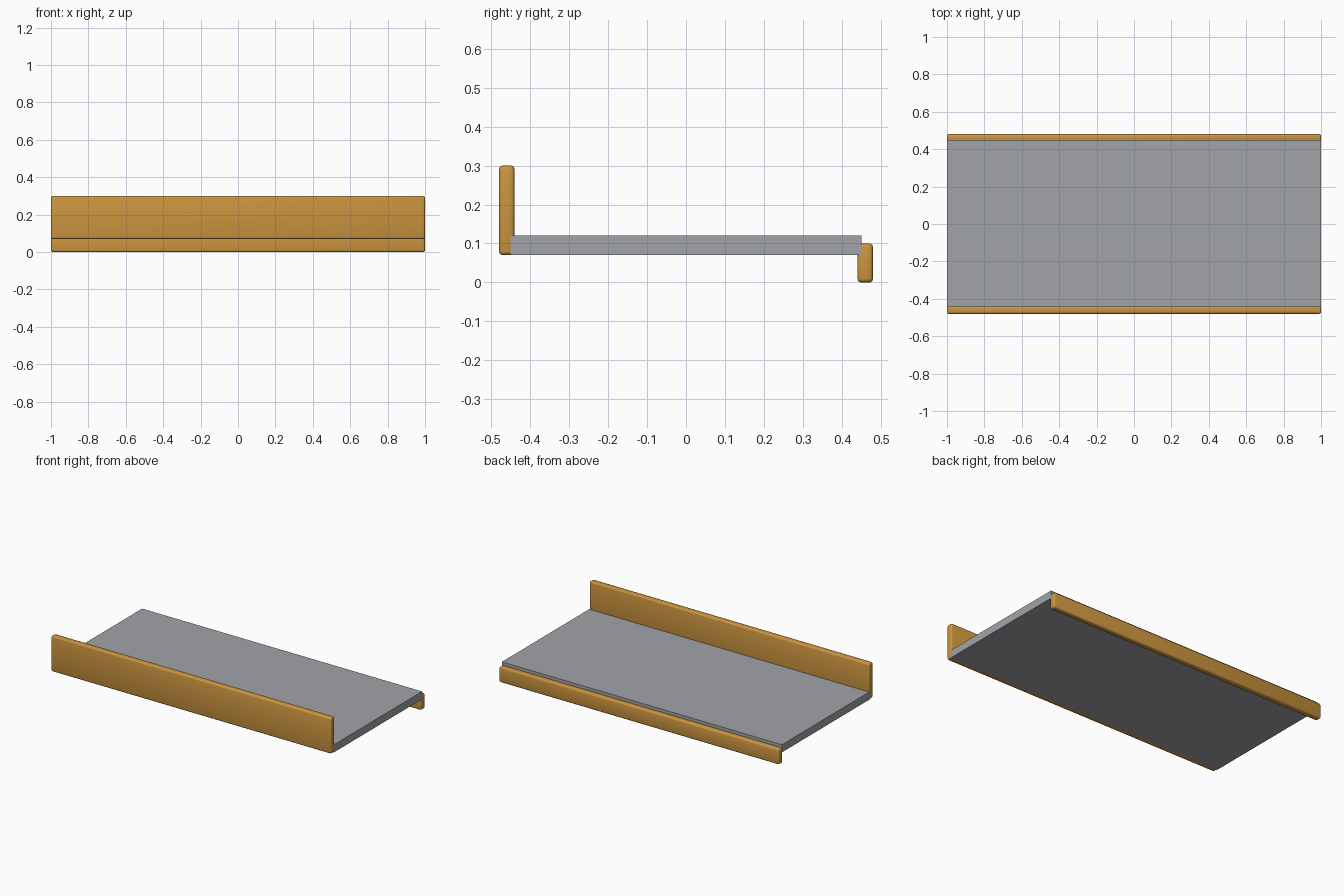
import bpy

if "Cube" in bpy.data.objects:
    bpy.data.objects.remove(bpy.data.objects["Cube"])

def material(name, rgb):
    m = bpy.data.materials.new(name)
    m.diffuse_color = (*rgb, 1)
    m.use_nodes = True
    m.node_tree.nodes["Principled BSDF"].inputs["Base Color"].default_value = m.diffuse_color
    return m

wood = material("warm wood", (0.60, 0.30, 0.05))
grey = material("panel grey", (0.36, 0.37, 0.39))

def box(name, y0, y1, z0, z1, mat, bevel=0.0):
    """Full-length box given by its y and z extents."""
    bpy.ops.mesh.primitive_cube_add(size=1, location=(0, (y0 + y1) / 2, (z0 + z1) / 2))
    o = bpy.context.object
    o.name = name
    o.scale = (2, y1 - y0, z1 - z0)
    bpy.ops.object.transform_apply(location=False, rotation=False, scale=True)
    o.data.materials.append(mat)
    if bevel:
        b = o.modifiers.new("rounded edges", 'BEVEL')
        b.width = bevel
        b.segments = 3
        bpy.ops.object.modifier_apply(modifier=b.name)
        bpy.ops.object.shade_smooth_by_angle(angle=0.6)
    return o

# flat shelf panel
box("shelf_panel", -0.45, 0.45, 0.07, 0.12, grey)
# tall front lip and low rear rail
box("front_lip", -0.48, -0.44, 0.07, 0.30, wood, 0.01)
box("rear_rail", 0.44, 0.48, 0.0, 0.10, wood, 0.01)
